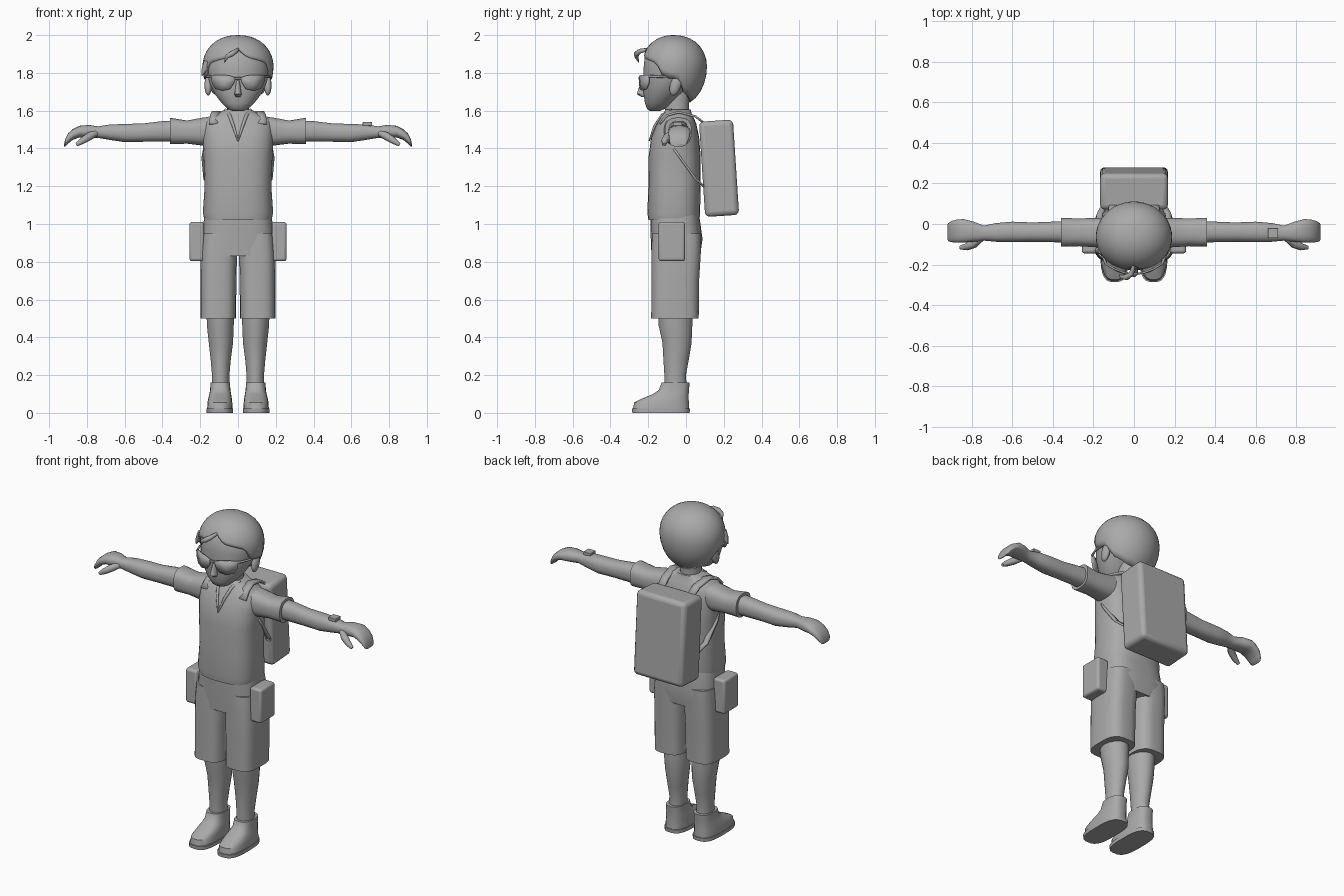
import bpy, bmesh, math
from mathutils import Vector

if "Cube" in bpy.data.objects:
    bpy.data.objects.remove(bpy.data.objects["Cube"], do_unlink=True)

clay = bpy.data.materials.new("plain_grey")
clay.use_nodes = True
GREY = (0.4, 0.4, 0.4, 1)
clay.diffuse_color = GREY
shader = next(n for n in clay.node_tree.nodes if n.type == "BSDF_PRINCIPLED")
shader.inputs["Base Color"].default_value = GREY


def finish(name, bm, mirror=False, bevel=0, thick=0, angle=45):
    bmesh.ops.recalc_face_normals(bm, faces=bm.faces)
    mesh = bpy.data.meshes.new(name)
    bm.to_mesh(mesh)
    bm.free()
    ob = bpy.data.objects.new(name, mesh)
    bpy.context.collection.objects.link(ob)
    mesh.materials.append(clay)
    bpy.ops.object.select_all(action="DESELECT")
    ob.select_set(True)
    bpy.context.view_layer.objects.active = ob
    bpy.ops.object.shade_smooth_by_angle(angle=math.radians(angle))
    if thick:
        mod = ob.modifiers.new("thickness", "SOLIDIFY")
        mod.thickness, mod.offset = thick, 0
    if bevel:
        mod = ob.modifiers.new("bevel", "BEVEL")
        mod.width, mod.segments = bevel, 3
    if mirror:
        ob.modifiers.new("mirror", "MIRROR")
    return ob


def loft(name, rings, axis="z", power=2.0, n=24, mirror=False):
    """Rings: position, then low and high limits in each of the other two axes."""
    bm = bmesh.new()
    loops = []
    for t, u0, u1, v0, v1 in rings:
        loop = []
        for i in range(n):
            a = math.tau * (i + 0.5) / n
            c, s = math.cos(a), math.sin(a)
            u = (u0 + u1) / 2 + (u1 - u0) / 2 * math.copysign(abs(c) ** (2 / power), c)
            v = (v0 + v1) / 2 + (v1 - v0) / 2 * math.copysign(abs(s) ** (2 / power), s)
            loop.append(bm.verts.new((u, v, t) if axis == "z" else (t, u, v)))
        loops.append(loop)
    for a, b in zip(loops, loops[1:]):
        for i in range(n):
            j = (i + 1) % n
            bm.faces.new((a[i], a[j], b[j], b[i]))
    bm.faces.new(loops[0])
    bm.faces.new(loops[-1])
    return finish(name, bm, mirror)


def body(name, rows, **kw):
    """Symmetric loft: height, half width, front, back."""
    return loft(name, [(z, -w, w, f, b) for z, w, f, b in rows], **kw)


def box(name, centre, size, bevel=0.0, tilt=0.0, mirror=False):
    bm = bmesh.new()
    bmesh.ops.create_cube(bm, size=1)
    bmesh.ops.scale(bm, vec=size, verts=bm.verts)
    ob = finish(name, bm, mirror, bevel)
    rot = Vector(centre)
    for v in ob.data.vertices:
        y, z = v.co.y, v.co.z
        v.co.y = y * math.cos(tilt) - z * math.sin(tilt)
        v.co.z = y * math.sin(tilt) + z * math.cos(tilt)
        v.co += rot
    return ob


def ribbon(name, points, width):
    bm = bmesh.new()
    rows = [[bm.verts.new((x + d, y, z)) for d in (-width / 2, width / 2)] for x, y, z in points]
    for a, b in zip(rows, rows[1:]):
        bm.faces.new((a[0], a[1], b[1], b[0]))
    return finish(name, bm, True, thick=0.012)


def tube(name, points, radii, mirror=False):
    curve = bpy.data.curves.new(name, "CURVE")
    curve.dimensions = "3D"
    curve.bevel_depth, curve.bevel_resolution = 1.0, 2
    curve.use_fill_caps = True
    sp = curve.splines.new("POLY")
    sp.points.add(len(points) - 1)
    for p, co, r in zip(sp.points, points, radii):
        p.co, p.radius = (*co, 1), r
    ob = bpy.data.objects.new(name, curve)
    bpy.context.collection.objects.link(ob)
    curve.materials.append(clay)
    if mirror:
        ob.modifiers.new("mirror", "MIRROR")


# Shirt, neck and collar
body("shirt", [(1.02, .178, -.2, .072), (1.06, .187, -.205, .075), (1.2, .177, -.2, .078),
               (1.36, .183, -.198, .078), (1.46, .188, -.185, .07), (1.53, .185, -.155, .055),
               (1.565, .165, -.135, .04), (1.585, .11, -.12, .03), (1.605, .072, -.11, .025)],
     power=2.7, n=32)
body("neck", [(1.5, .065, -.13, .02), (1.6, .058, -.11, .015), (1.72, .06, -.12, .02)])
tube("collar", [(.068, -.075, 1.605), (.045, -.125, 1.575), (.025, -.165, 1.52), (0, -.195, 1.44)],
     [.007, .01, .008, .004], True)

# Sleeves, arms and hands
loft("sleeves", [(.1, -.12, .03, 1.43, 1.575), (.19, -.115, .03, 1.415, 1.563),
                 (.27, -.11, .028, 1.425, 1.548), (.36, -.112, .03, 1.422, 1.563)],
     "x", 2.6, mirror=True)
loft("arms_and_hands", [(.3, -.095, .015, 1.435, 1.55), (.4, -.09, .012, 1.435, 1.545),
                        (.5, -.088, .008, 1.435, 1.533), (.6, -.09, .012, 1.433, 1.53),
                        (.68, -.088, .005, 1.445, 1.527), (.74, -.082, -.008, 1.455, 1.517),
                        (.79, -.088, .012, 1.455, 1.525), (.84, -.092, .025, 1.458, 1.52),
                        (.875, -.092, .022, 1.445, 1.502), (.9, -.09, .015, 1.425, 1.48),
                        (.915, -.085, .005, 1.41, 1.45), (.92, -.075, -.005, 1.41, 1.425)],
     "x", 2.4, 20, mirror=True)
tube("thumbs", [(.75, -.065, 1.482), (.79, -.098, 1.462), (.825, -.113, 1.44), (.855, -.116, 1.42)],
     [.018, .022, .018, .01], True)
box("wristwatch", (.685, -.045, 1.53), (.05, .05, .02), .003)

# Shorts, legs and shoes
body("shorts_hips", [(.83, .197, -.183, .075), (.92, .193, -.187, .088), (1.05, .178, -.19, .07)],
     power=3, n=32)
loft("shorts_legs", [(.5, .01, .2, -.185, .068), (.7, .008, .2, -.183, .07),
                     (.86, .004, .198, -.184, .08), (.95, .004, .19, -.18, .08)],
     power=3.2, mirror=True)
loft("legs", [(.12, .045, .14, -.115, .005), (.2, .045, .138, -.115, 0), (.28, .038, .145, -.12, .015),
              (.37, .026, .155, -.125, .03), (.46, .022, .165, -.145, .034),
              (.55, .02, .168, -.15, .034)], mirror=True)
loft("shoe_soles", [(0, .025, .166, -.285, .02), (.022, .025, .166, -.287, .022)],
     power=3, mirror=True)
loft("shoes", [(.018, .028, .164, -.282, .018), (.055, .03, .162, -.275, .016),
               (.075, .032, .158, -.235, .015), (.1, .036, .152, -.175, .015),
               (.12, .04, .148, -.145, .016), (.16, .042, .146, -.13, .02)],
     power=2.7, mirror=True)

# Hip pouches
box("hip_pouches", (.218, -.075, .907), (.078, .14, .208), .014, mirror=True)

# Backpack and straps
box("backpack", (0, .175, 1.295), (.335, .18, .505), .025, .065)
ribbon("shoulder_straps", [(.1, .1, 1.53), (.105, .05, 1.57), (.115, -.04, 1.592),
                           (.125, -.1, 1.575), (.13, -.14, 1.53)], .045)
ribbon("lower_straps", [(.165, -.08, 1.42), (.178, -.03, 1.35), (.168, .05, 1.24),
                        (.135, .105, 1.19)], .03)

# Head, nose and ears
body("head", [(1.598, .03, -.19, -.14), (1.61, .055, -.207, -.11), (1.64, .087, -.218, -.07),
              (1.69, .125, -.225, -.02), (1.75, .154, -.228, .03), (1.82, .168, -.226, .07),
              (1.88, .165, -.22, .075), (1.93, .135, -.19, .05), (1.965, .08, -.13, 0)],
     power=2.15, n=28)
body("nose", [(1.672, .012, -.235, -.2), (1.688, .02, -.262, -.2), (1.7, .017, -.258, -.2),
              (1.76, .009, -.236, -.2)], n=12)
bm = bmesh.new()
bmesh.ops.create_uvsphere(bm, u_segments=14, v_segments=10, radius=1)
for v in bm.verts:
    v.co = Vector((.158 + v.co.x * .02, -.055 + v.co.y * .03 + v.co.z * .012, 1.735 + v.co.z * .055))
finish("ears", bm, True)

# Hair cap: a rounded shell whose lower rim follows the hairline
HAIRLINE = [(0, 1.925), (18, 1.88), (40, 1.865), (58, 1.85), (68, 1.79), (82, 1.775),
            (98, 1.77), (112, 1.70), (140, 1.665), (180, 1.65)]


def rim(deg):
    for (a, za), (b, zb) in zip(HAIRLINE, HAIRLINE[1:]):
        if deg <= b:
            return za + (zb - za) * (deg - a) / (b - a)
    return HAIRLINE[-1][1]


bm = bmesh.new()
SEG, ROWS = 48, 12
top = bm.verts.new((0, -.065, 1.99))
grid = []
for i in range(SEG):
    th = math.tau * i / SEG
    zb = rim(min(math.degrees(th), 360 - math.degrees(th)))
    end = math.acos((zb - 1.835) / (.155 if zb > 1.835 else .205))
    col = []
    for k in range(1, ROWS + 1):
        phi = end * k / ROWS
        s, c = math.sin(phi) ** .9, math.cos(phi)
        col.append(bm.verts.new((.178 * s * math.sin(th), -.063 - .164 * s * math.cos(th),
                                 1.835 + c * (.155 if c > 0 else .205))))
    grid.append(col)
for i in range(SEG):
    a, b = grid[i], grid[(i + 1) % SEG]
    bm.faces.new((top, a[0], b[0]))
    for k in range(ROWS - 1):
        bm.faces.new((a[k], a[k + 1], b[k + 1], b[k]))
finish("hair", bm, thick=.02, angle=60)
tube("forelock", [(0, -.2, 1.925), (-.012, -.245, 1.915), (-.035, -.262, 1.9), (-.06, -.262, 1.885),
                  (-.072, -.25, 1.855)], [.008, .013, .015, .011, .002])
tube("side_lock", [(-.16, -.13, 1.86), (-.175, -.13, 1.82), (-.192, -.13, 1.785)], [.02, .018, .003])

# Sunglasses: bent lens plates, bridge and temples
LENS = [(.012, 1.775), (.05, 1.787), (.1, 1.79), (.14, 1.79), (.136, 1.745), (.118, 1.715),
        (.08, 1.706), (.042, 1.715), (.022, 1.745)]
bm = bmesh.new()
hub = bm.verts.new((.08, -.232, 1.748))
edge = [bm.verts.new((x, -.246 + 2.6 * x * x, z)) for x, z in LENS]
for a, b in zip(edge, edge[1:] + edge[:1]):
    bm.faces.new((hub, a, b))
finish("sunglass_lenses", bm, True, thick=.009)
box("sunglass_bridge", (0, -.246, 1.772), (.034, .012, .012), .003)
tube("sunglass_temples", [(.138, -.197, 1.782), (.162, -.14, 1.78), (.174, -.06, 1.775)],
     [.007, .006, .005], True)
